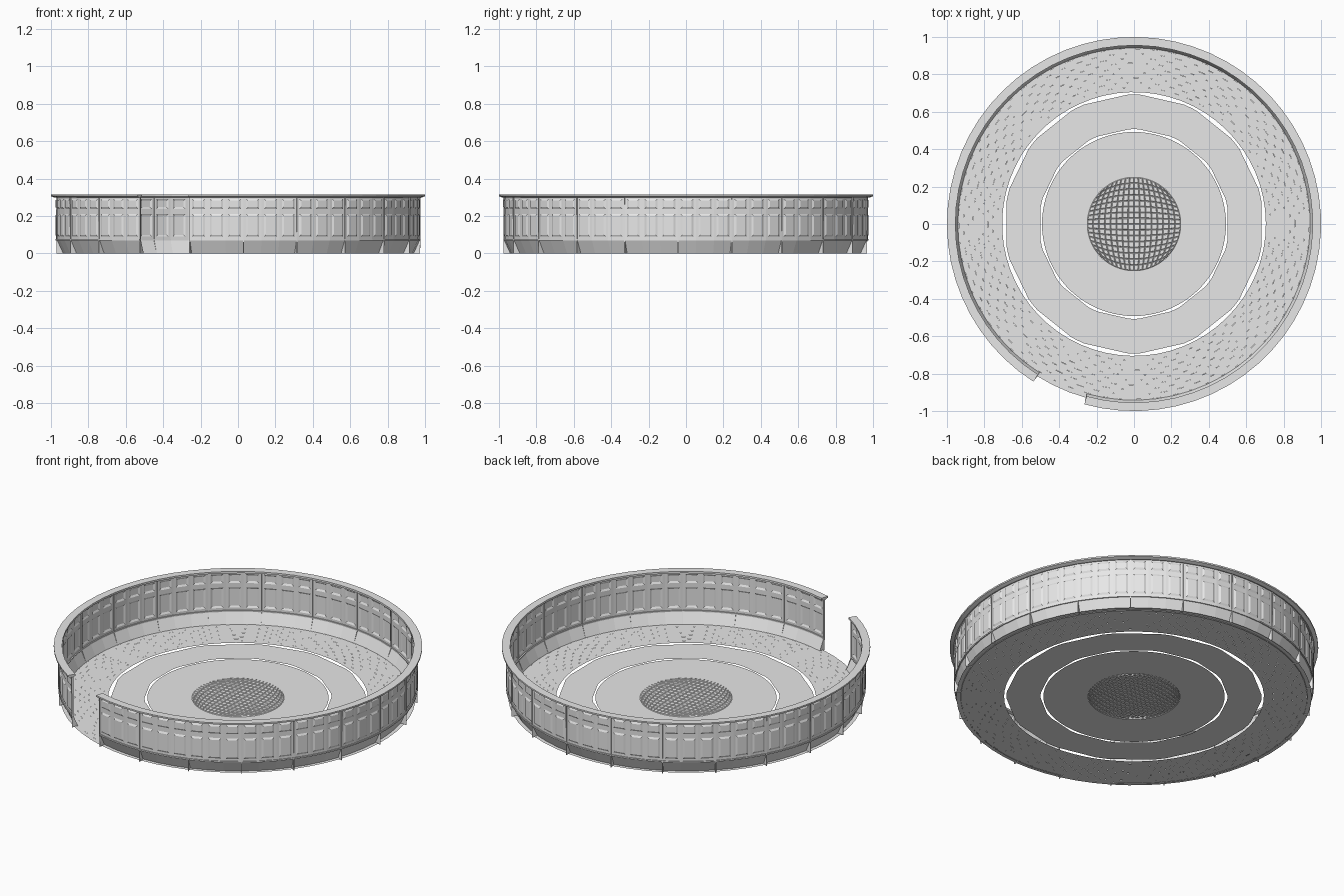
import bpy, bmesh, math
from mathutils import Vector

if "Cube" in bpy.data.objects:
    bpy.data.objects.remove(bpy.data.objects["Cube"])

grey = bpy.data.materials.new("light_grey")
grey.use_nodes = True
grey.diffuse_color = (0.8, 0.8, 0.8, 1)
grey.node_tree.nodes["Principled BSDF"].inputs["Base Color"].default_value = (0.8, 0.8, 0.8, 1)

SECTIONS = 21                       # wall sections in a full circle, one left open
STEP = math.tau / SECTIONS
START = math.radians(-105.4)        # first wall end beside the opening
FLOOR_Z = 0.004


def finish(bm, name):
    mesh = bpy.data.meshes.new(name)
    bm.to_mesh(mesh)
    bm.free()
    mesh.materials.append(grey)
    obj = bpy.data.objects.new(name, mesh)
    bpy.context.collection.objects.link(obj)
    return obj


def direction(angle):
    return Vector((math.cos(angle), math.sin(angle), 0))


def sweep(bm, dirs, profile, closed=False, loop=False):
    """Sweep an (r, z) profile along directions; faces returned by (column, row)."""
    grid = [[bm.verts.new(d * r + Vector((0, 0, z))) for r, z in profile] for d in dirs]
    faces = {}
    n, m = len(dirs), len(profile)
    for j in range(n if closed else n - 1):
        for k in range(m if loop else m - 1):
            a, b = grid[j], grid[(j + 1) % n]
            faces[j, k] = bm.faces.new((a[k], b[k], b[(k + 1) % m], a[(k + 1) % m]))
    if loop and not closed:
        bm.faces.new(grid[0])
        bm.faces.new(grid[-1][::-1])
    return faces


def inset(bm, faces, thickness, depth):
    bmesh.ops.inset_individual(bm, faces=faces, thickness=thickness, depth=depth,
                               use_even_offset=True)


def tile_all(bm):
    inset(bm, bm.faces[:], 0.003, 0.003)


# Panelled wall with a sloping skirt
columns = (SECTIONS - 1) * 3
corners = [direction(START + i * STEP / 3) for i in range(columns + 1)]
dirs = []
for a, b in zip(corners, corners[1:]):
    dirs += [a, a.lerp(b, 0.14), a.lerp(b, 0.86)]
dirs.append(corners[-1])
bm = bmesh.new()
faces = sweep(bm, dirs, [(0.94, 0), (0.972, 0.07), (0.972, 0.09), (0.972, 0.212),
                         (0.972, 0.238), (0.972, 0.292), (0.972, 0.308)])
panels = [f for (j, k), f in faces.items() if j % 3 == 1 and k in (2, 4)]
inset(bm, panels, 0.005, -0.007)
inset(bm, panels, 0.010, 0.005)
finish(bm, "panelled_wall")

# Top rail with a small moulding below it
bm = bmesh.new()
sweep(bm, corners, [(0.955, 0.304), (0.98, 0.298), (1, 0.306), (1, 0.315), (0.955, 0.315)],
      loop=True)
finish(bm, "top_rail")

# Skirting lip between skirt and panels
bm = bmesh.new()
sweep(bm, corners, [(0.966, 0.068), (0.977, 0.068), (0.977, 0.076), (0.966, 0.076)], loop=True)
finish(bm, "skirt_lip")

# Thin upright ribs where wall sections meet
bm = bmesh.new()
for i in range(SECTIONS):
    angle = START + i * STEP
    pair = [direction(angle - 0.002), direction(angle + 0.002)]
    sweep(bm, pair, [(0.94, 0), (0.975, 0), (0.978, 0.3), (0.967, 0.3), (0.967, 0.07)], loop=True)
finish(bm, "section_ribs")

# Outer floor: staggered rows of tiles
bm = bmesh.new()
rows, outer, inner = 10, 0.964, 0.705
size = (outer - inner) / rows
for row in range(rows):
    r = outer - row * size
    ring = [direction(START + (i + row * 0.5) * STEP / 3) for i in range(SECTIONS * 3)]
    sweep(bm, ring, [(r, FLOOR_Z), (r - size, FLOOR_Z)], closed=True)
tile_all(bm)
finish(bm, "outer_tiled_floor")

# Middle floor ring: wide slabs separated by paired narrow ones
bm = bmesh.new()
groups = 14
ring = [direction(math.pi / 2 + (g + f) * math.tau / groups)
        for g in range(groups) for f in (-0.12, 0, 0.12)]
sweep(bm, ring, [(r, FLOOR_Z) for r in (0.692, 0.63, 0.55, 0.507)], closed=True)
tile_all(bm)
finish(bm, "middle_floor_ring")

# Inner floor ring: radial planks, each made of three chords
bm = bmesh.new()
planks = 21
for p in range(planks):
    ring = [direction((p + t / 4) * math.tau / planks) for t in range(5)]
    sweep(bm, ring, [(0.492, FLOOR_Z), (0.25, FLOOR_Z)])
bmesh.ops.inset_region(bm, faces=bm.faces[:], thickness=0.003, depth=0.003,
                       use_boundary=True, use_even_offset=True)
finish(bm, "radial_plank_ring")

# Central disc: square grid rounded into a circle
bm = bmesh.new()
bmesh.ops.create_grid(bm, x_segments=16, y_segments=16, size=1)
for v in bm.verts:
    x, y = v.co.x, v.co.y
    v.co = (0.25 * x * math.sqrt(1 - y * y / 2), 0.25 * y * math.sqrt(1 - x * x / 2), FLOOR_Z)
tile_all(bm)
finish(bm, "central_disc")
